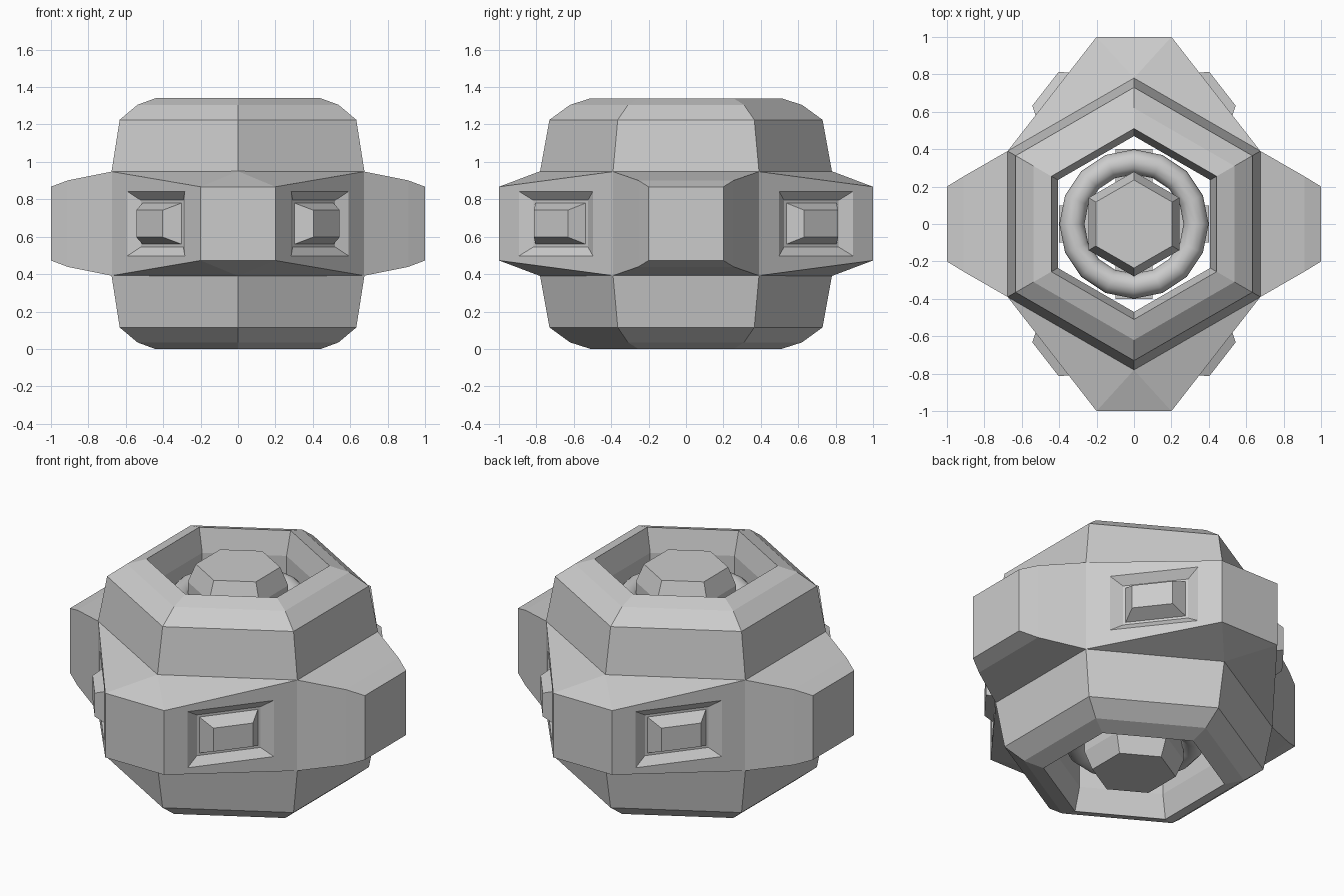
import bpy, bmesh
from math import sin, cos, pi
from mathutils import Vector

cube = bpy.data.objects.get("Cube")
if cube:
    bpy.data.objects.remove(cube, do_unlink=True)

MID = 0.67  # height of the horizontal mirror plane

gray = bpy.data.materials.new("plain_gray")
gray.use_nodes = True
gray.diffuse_color = (0.6, 0.6, 0.6, 1)
gray.node_tree.nodes["Principled BSDF"].inputs["Base Color"].default_value = (0.6, 0.6, 0.6, 1)


def finish(name, bm):
    bmesh.ops.remove_doubles(bm, verts=bm.verts, dist=0.0005)
    bmesh.ops.recalc_face_normals(bm, faces=bm.faces)
    mesh = bpy.data.meshes.new(name)
    bm.to_mesh(mesh)
    bm.free()
    mesh.materials.append(gray)
    obj = bpy.data.objects.new(name, mesh)
    bpy.context.collection.objects.link(obj)
    return obj


def bridge(bm, a, b):
    n = len(a)
    for i in range(n):
        j = (i + 1) % n
        bm.faces.new((a[i], a[j], b[j], b[i]))


def hex_rings(bm, profile):
    """One hexagon per (radius, z), with corners pointing along y."""
    return [[bm.verts.new((r * sin(i * pi / 3), r * cos(i * pi / 3), z)) for i in range(6)]
            for r, z in profile]


def mirrored(half):
    """Profile from the top down, continued below the mirror plane."""
    return half + [(r, 2 * MID - z) for r, z in reversed(half)]


# Hollow hexagonal shell, open at top and bottom
outer = mirrored([(0.51, 1.34), (0.62, 1.305), (0.73, 1.225), (0.78, 0.95)])
inner = mirrored([(0.51, 1.34), (0.47, 1.2)])
bm = bmesh.new()
for profile in (outer, inner):
    rings = hex_rings(bm, profile)
    for a, b in zip(rings, rings[1:]):
        bridge(bm, a, b)
finish("hexagonal_shell", bm)

# Hexagonal core with chamfered ends
bm = bmesh.new()
rings = hex_rings(bm, mirrored([(0.235, 1.32), (0.28, 1.21)]))
for a, b in zip(rings, rings[1:]):
    bridge(bm, a, b)
bm.faces.new(rings[0])
bm.faces.new(rings[-1])
finish("hexagonal_core", bm)

# Belt with four bulges: (x, y, half height) around one quarter
HX, HY = 0.675, 0.39
FRONT, CORNER = Vector((0.2, 1.0)), Vector((HX, HY))
H_FRONT, H_CORNER = 0.197, 0.278
bm = bmesh.new()


def quarter_face(points, sx, sy):
    bm.faces.new([bm.verts.new((x * sx, y * sy, MID + z)) for x, y, z in points])


# Nested window loops on a diagonal belt face: half length, half height, offset
WINDOW = [(0.25, 0.172, 0), (0.185, 0.125, -0.04), (0.17, 0.11, -0.04), (0.115, 0.072, 0.045)]
along = (CORNER - FRONT).normalized()
normal = Vector((-along.y, along.x))
middle = (FRONT + CORNER) / 2


def window_loop(length, height, offset):
    pts = []
    for s, t in ((-1, -1), (1, -1), (1, 1), (-1, 1)):
        p = middle + along * s * length + normal * offset
        pts.append((p.x, p.y, t * height))
    return pts


panel = [[(*FRONT, -H_FRONT), (*CORNER, -H_CORNER), (*CORNER, H_CORNER), (*FRONT, H_FRONT)]]
panel += [window_loop(*w) for w in WINDOW]

for sx in (1, -1):
    for sy in (1, -1):
        # diagonal panel with its recess and raised block
        for a, b in zip(panel, panel[1:]):
            for i in range(4):
                j = (i + 1) % 4
                quarter_face((a[i], a[j], b[j], b[i]), sx, sy)
        quarter_face(panel[-1], sx, sy)
        # sloping shoulders above and below the panel
        for t in (1, -1):
            quarter_face(((0, 0.78, t * 0.28), (*FRONT, t * H_FRONT), (*CORNER, t * H_CORNER)), sx, sy)

for s in (1, -1):
    # front and back bulge: flat end and two triangular shoulders
    quarter_face([(x, 1, z) for x, z in ((-0.2, -H_FRONT), (0.2, -H_FRONT),
                                         (0.2, H_FRONT), (-0.2, H_FRONT))], 1, s)
    for t in (1, -1):
        quarter_face(((0, 0.78, t * 0.28), (-0.2, 1, t * H_FRONT), (0.2, 1, t * H_FRONT)), 1, s)
    # side bulge: rectangles tapering outward
    loops = []
    for x, y, h in ((HX, HY, H_CORNER), (0.91, 0.255, 0.231), (1.0, 0.2, H_FRONT)):
        loops.append([(x, -y, -h), (x, y, -h), (x, y, h), (x, -y, h)])
    for a, b in zip(loops, loops[1:]):
        for i in range(4):
            j = (i + 1) % 4
            quarter_face((a[i], a[j], b[j], b[i]), s, 1)
    quarter_face(loops[-1], s, 1)
finish("windowed_belt", bm)

# Smooth rings around the core, near both openings
for name, z in (("upper_ring", 1.1), ("lower_ring", 2 * MID - 1.1)):
    bpy.ops.mesh.primitive_torus_add(major_radius=0.332, minor_radius=0.067,
                                     major_segments=16, minor_segments=12, location=(0, 0, z))
    ring = bpy.context.object
    ring.name = name
    ring.data.materials.append(gray)
    bpy.ops.object.shade_smooth()

# Crossed bars carrying the core
for name, size in (("cross_bar_x", (0.8, 0.2, 0.2)), ("cross_bar_y", (0.2, 0.8, 0.2))):
    bm = bmesh.new()
    bmesh.ops.create_cube(bm, size=1)
    for v in bm.verts:
        v.co = Vector([c * s for c, s in zip(v.co, size)]) + Vector((0, 0, MID))
    finish(name, bm)
